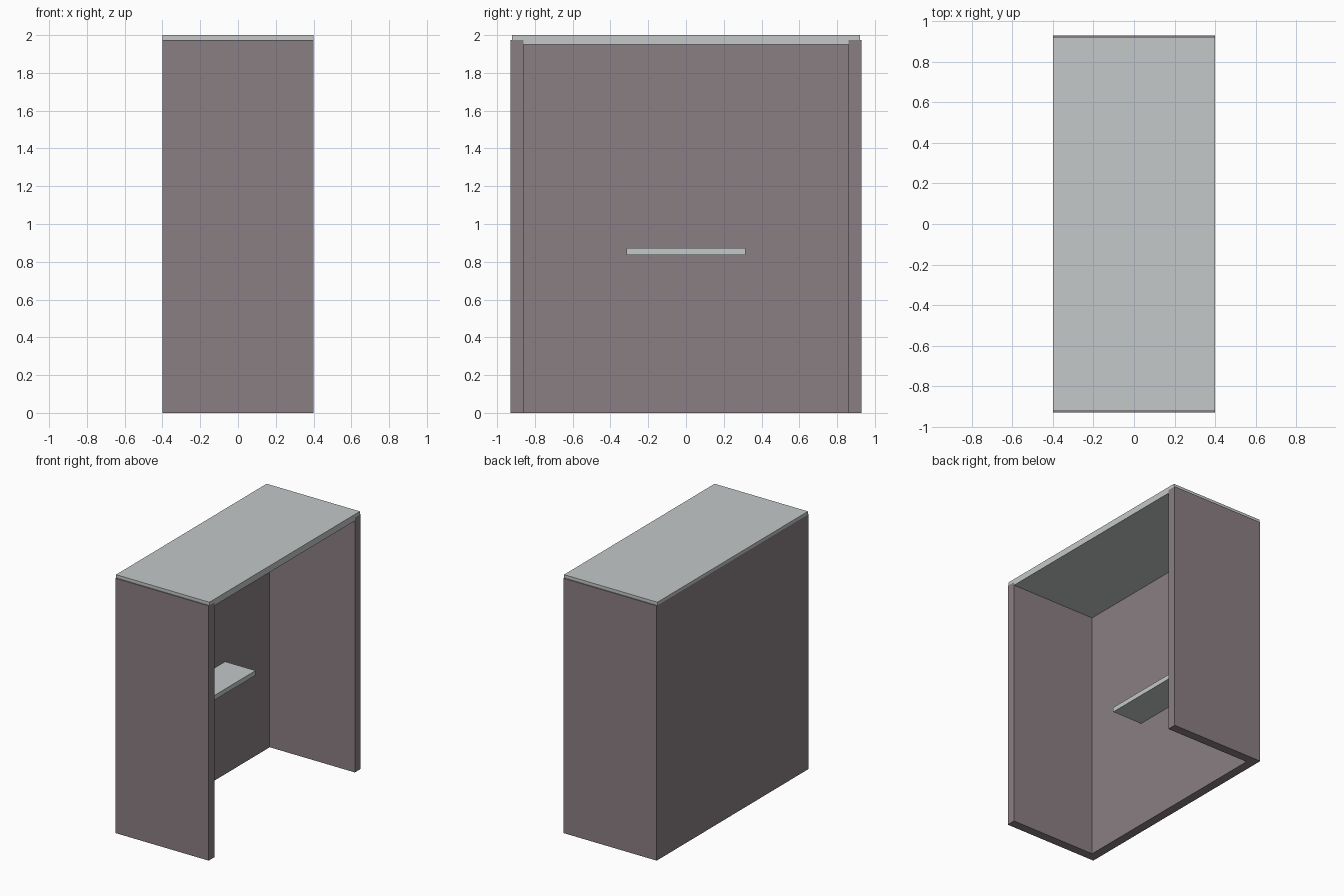
import bpy
import bmesh

if "Cube" in bpy.data.objects:
    bpy.data.objects.remove(bpy.data.objects["Cube"])


def material(name, rgb):
    m = bpy.data.materials.new(name)
    m.diffuse_color = (*rgb, 1.0)
    m.use_nodes = True
    m.node_tree.nodes["Principled BSDF"].inputs["Base Color"].default_value = m.diffuse_color
    return m


wall_mat = material("mauve_grey", (0.254, 0.209, 0.223))
pale_mat = material("pale_grey", (0.555, 0.58, 0.58))


def prism(name, profile, axis, lo, hi, mat):
    """Extrude a 2D profile along an axis ('x': points are y,z; 'z': points are x,y)."""
    bm = bmesh.new()

    def place(p, d):
        return (d, p[0], p[1]) if axis == 'x' else (p[0], p[1], d)

    face = bm.faces.new([bm.verts.new(place(p, lo)) for p in profile])
    ext = bmesh.ops.extrude_face_region(bm, geom=[face])
    top = [v for v in ext["geom"] if isinstance(v, bmesh.types.BMVert)]
    bmesh.ops.translate(bm, verts=top, vec=place((0, 0), hi - lo))
    bmesh.ops.recalc_face_normals(bm, faces=bm.faces)
    mesh = bpy.data.meshes.new(name)
    bm.to_mesh(mesh)
    bm.free()
    mesh.materials.append(mat)
    ob = bpy.data.objects.new(name, mesh)
    bpy.context.collection.objects.link(ob)
    return ob


def box(name, x0, x1, y0, y1, z0, z1, mat):
    return prism(name, [(x0, y0), (x1, y0), (x1, y1), (x0, y1)], 'z', z0, z1, mat)


HX, HY, T = 0.40, 0.93, 0.07   # half depth, half length, wall thickness
IX, IY = HX - T, HY - T

# U-shaped shell: back wall and two side walls, open towards +x
prism("shelter_walls",
      [(HX, -HY), (HX, -IY), (-IX, -IY), (-IX, IY),
       (HX, IY), (HX, HY), (-HX, HY), (-HX, -HY)],
      'z', 0.0, 1.975, wall_mat)

# Roof: slab on the walls, with a lower part dropped between them
box("roof_slab", -HX, HX, -0.922, 0.922, 1.975, 2.0, pale_mat)
box("roof_underside", -IX, HX, -IY, IY, 1.95, 1.975, pale_mat)

# Bench fixed to the back wall
box("bench", -IX, -0.07, -0.315, 0.315, 0.835, 0.872, pale_mat)
